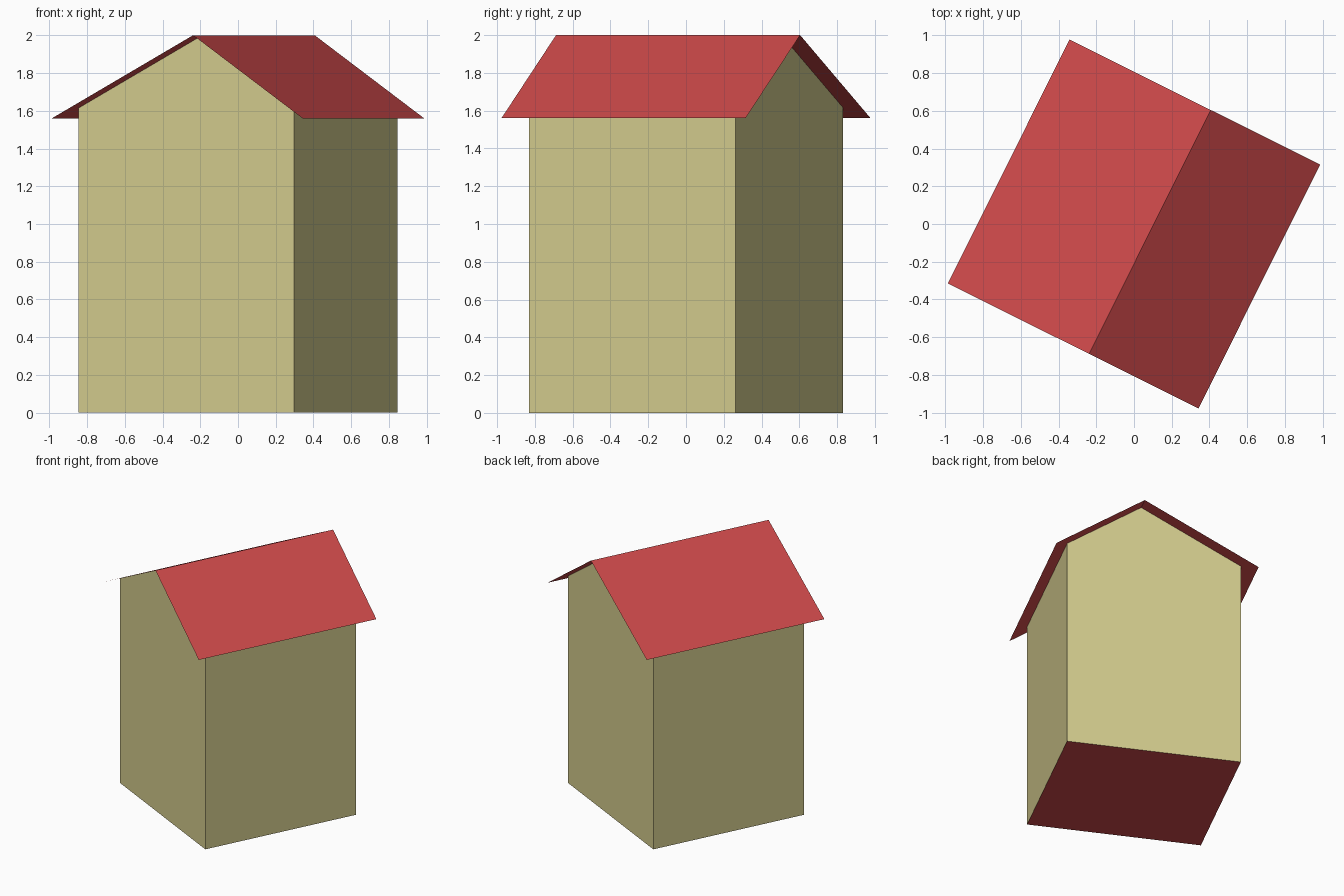
import bpy
import math

cube = bpy.data.objects.get("Cube")
if cube:
    bpy.data.objects.remove(cube, do_unlink=True)

TURN = math.radians(-26.5)      # whole shed is turned about z
WALL_X, WALL_Y = 0.638, 0.612   # half sizes of the walls
ROOF_X, ROOF_Y = 0.742, 0.722   # half sizes of the roof
RIDGE_X, RIDGE_Z, EAVE_Z = 0.094, 2.0, 1.56


def srgb(*rgb):
    return tuple(((c / 255 + 0.055) / 1.055) ** 2.4 for c in rgb) + (1.0,)


def material(name, colour):
    mat = bpy.data.materials.new(name)
    mat.use_nodes = True
    mat.diffuse_color = colour
    mat.node_tree.nodes["Principled BSDF"].inputs["Base Color"].default_value = colour
    return mat


def part(name, verts, faces, mat):
    mesh = bpy.data.meshes.new(name)
    mesh.from_pydata(verts, [], faces)
    mesh.materials.append(mat)
    obj = bpy.data.objects.new(name, mesh)
    obj.rotation_euler.z = TURN
    bpy.context.collection.objects.link(obj)
    return obj


def sweep(profile, half_y):
    """Copy an (x, z) profile to the front and back ends."""
    return [(x, y, z) for y in (-half_y, half_y) for x, z in profile]


def roof_height(x):
    eave = ROOF_X if x > RIDGE_X else -ROOF_X
    return RIDGE_Z + (EAVE_Z - RIDGE_Z) * (x - RIDGE_X) / (eave - RIDGE_X)


cream = material("cream wall", srgb(212, 204, 142))
red = material("red roof", srgb(205, 73, 74))

# Walls: two gable ends and two sides, open under the roof
gable = [(-WALL_X, 0), (WALL_X, 0), (WALL_X, roof_height(WALL_X)),
         (RIDGE_X, RIDGE_Z), (-WALL_X, roof_height(-WALL_X))]
part("walls", sweep(gable, WALL_Y),
     [(0, 1, 2, 3, 4), (9, 8, 7, 6, 5), (1, 6, 7, 2), (0, 4, 9, 5)], cream)

# Floor sheet, facing down
part("floor", sweep(gable[:2], WALL_Y), [(0, 2, 3, 1)], red)

# Roof: two thin slopes with an off-centre ridge
slopes = [(-ROOF_X, EAVE_Z), (RIDGE_X, RIDGE_Z), (ROOF_X, EAVE_Z)]
part("roof", sweep(slopes, ROOF_Y), [(0, 1, 4, 3), (1, 2, 5, 4)], red)
